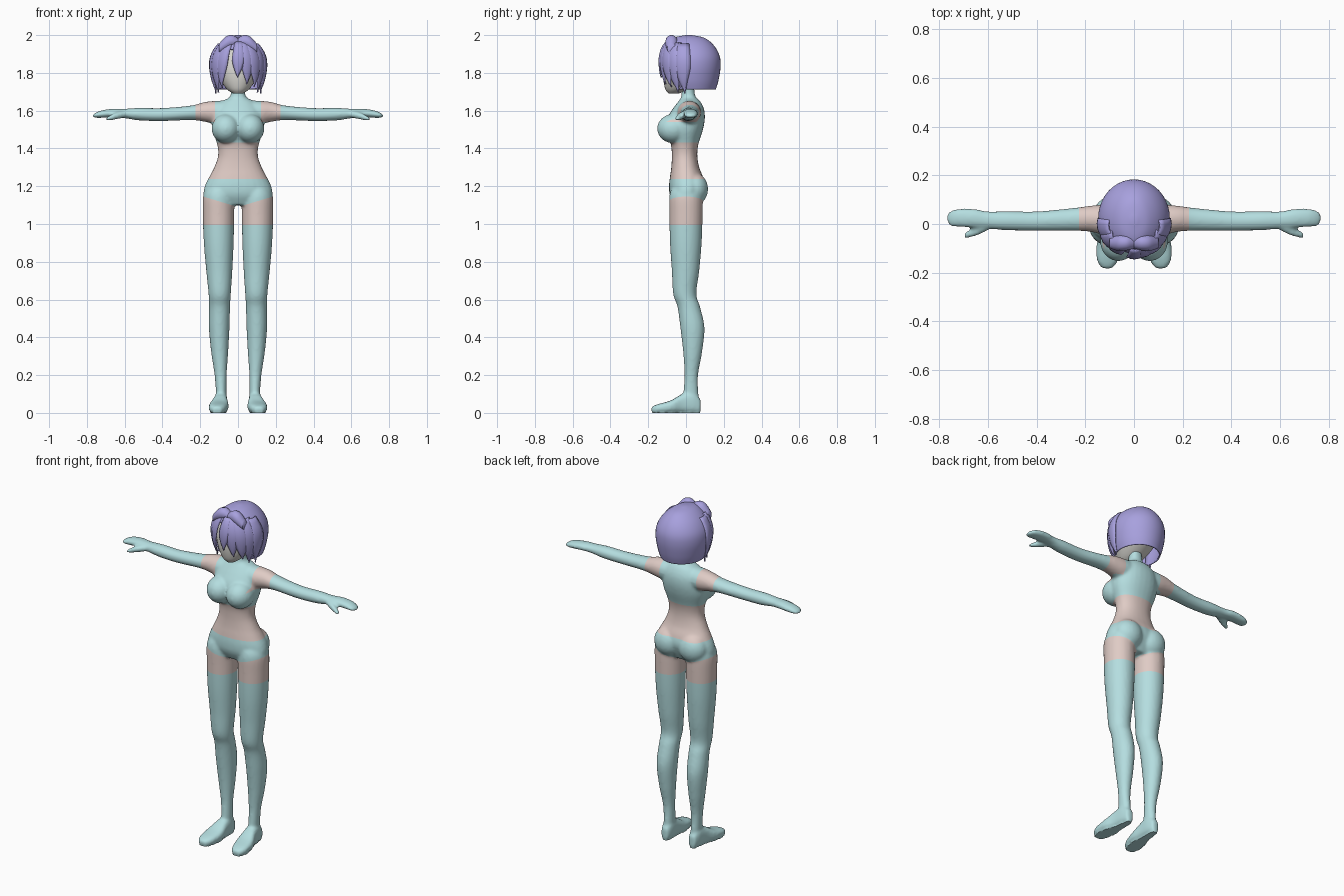
import bpy, bmesh, math
from mathutils import Vector

if "Cube" in bpy.data.objects:
    bpy.data.objects.remove(bpy.data.objects["Cube"])


def material(name, rgb):
    m = bpy.data.materials.new(name)
    m.diffuse_color = (*rgb, 1)
    m.use_nodes = True
    m.node_tree.nodes["Principled BSDF"].inputs["Base Color"].default_value = m.diffuse_color
    return m


TEAL = material("pale_teal", (0.46, 0.73, 0.745))
SKIN = material("warm_skin", (0.74, 0.60, 0.56))
HAIR = material("lavender", (0.39, 0.355, 0.73))
FACE = material("face_grey", (0.68, 0.67, 0.63))


def dense(rows, n=5):
    """Smoothly interpolate section rows."""
    out = []
    for i in range(len(rows) - 1):
        p = [rows[max(0, min(len(rows) - 1, i + k))] for k in (-1, 0, 1, 2)]
        for s in range(n):
            t = s / n
            out.append(tuple(
                0.5 * (2 * b + (c - a) * t + (2 * a - 5 * b + 4 * c - d) * t * t
                       + (3 * b - a - 3 * c + d) * t ** 3)
                for a, b, c, d in zip(*p)))
    return out + [rows[-1]]


def loft(bm, axis, rows, seg=28, power=2.0, caps=True, side=1):
    """Rows are (position on axis, a0, a1, b0, b1): a rounded box section."""
    rings = []
    for t, a0, a1, b0, b1 in dense(rows):
        ring = []
        for k in range(seg):
            w = 2 * math.pi * k / seg
            c, s = math.sin(w), -math.cos(w)
            c = math.copysign(abs(c) ** (2 / power), c)
            s = math.copysign(abs(s) ** (2 / power), s)
            a = (a0 + a1) / 2 + c * (a1 - a0) / 2
            b = (b0 + b1) / 2 + s * (b1 - b0) / 2
            x, y, z = {"x": (t, a, b), "y": (a, t, b), "z": (a, b, t)}[axis]
            ring.append(bm.verts.new((x * side, y, z)))
        rings.append(ring)
    for r, q in zip(rings, rings[1:]):
        for k in range(seg):
            j = (k + 1) % seg
            bm.faces.new((r[k], r[j], q[j], q[k]))
    if caps:
        bm.faces.new(rings[0])
        bm.faces.new(rings[-1])


def ball(bm, centre, radii):
    v = bmesh.ops.create_uvsphere(bm, u_segments=24, v_segments=16, radius=1)["verts"]
    for p in v:
        p.co = Vector(c + r * q for c, r, q in zip(centre, radii, p.co))


def finish(name, bm, mats):
    bmesh.ops.recalc_face_normals(bm, faces=bm.faces)
    me = bpy.data.meshes.new(name)
    bm.to_mesh(me)
    bm.free()
    for m in mats:
        me.materials.append(m)
    ob = bpy.data.objects.new(name, me)
    bpy.context.collection.objects.link(ob)
    smooth(ob)
    return ob


def smooth(ob):
    bpy.ops.object.select_all(action="DESELECT")
    ob.select_set(True)
    bpy.context.view_layer.objects.active = ob
    bpy.ops.object.shade_smooth_by_angle(angle=math.radians(50))


def mid(rows):
    """Turn (z, half width, front, back) into full rows."""
    return [(z, -w, w, f, b) for z, w, f, b in rows]


# Body volumes: torso and neck
body = bmesh.new()
loft(body, "z", mid([
    (1.10, .13, -.06, .06), (1.15, .180, -.085, .085), (1.20, .176, -.09, .10),
    (1.25, .152, -.085, .09), (1.30, .126, -.078, .07), (1.36, .106, -.075, .06),
    (1.42, .110, -.08, .065), (1.50, .135, -.105, .09), (1.56, .135, -.10, .10),
    (1.61, .12, -.07, .095), (1.65, .085, -.04, .075), (1.675, .042, -.025, .05),
    (1.74, .036, -.022, .042)]), power=2.2)

LEG = [(.05, .06, .12, -.02, .07), (.10, .061, .117, -.015, .066), (.20, .06, .124, -.008, .064),
       (.32, .052, .142, -.015, .085), (.45, .045, .154, -.03, .098), (.56, .042, .153, -.045, .075),
       (.63, .038, .156, -.068, .055), (.75, .03, .168, -.075, .07), (.90, .023, .181, -.085, .083),
       (1.05, .02, .186, -.088, .088), (1.15, .02, .184, -.088, .088), (1.2, .03, .16, -.07, .08)]
FOOT = [(-.183, .09, .13, 0, .032), (-.15, .066, .152, 0, .046), (-.08, .05, .153, 0, .066),
        (-.02, .055, .132, 0, .10), (.04, .058, .122, 0, .11), (.078, .07, .11, 0, .07)]
ARM = [(.04, -.05, .08, 1.53, 1.655), (.12, -.045, .08, 1.53, 1.652), (.18, -.032, .075, 1.542, 1.645),
       (.25, -.028, .066, 1.55, 1.627), (.40, -.028, .052, 1.545, 1.614), (.52, -.026, .053, 1.548, 1.615),
       (.60, -.02, .052, 1.56, 1.61), (.66, -.016, .063, 1.565, 1.61), (.72, -.012, .063, 1.562, 1.602),
       (.755, -.008, .054, 1.562, 1.588), (.768, .008, .042, 1.567, 1.578)]
THUMB = [(.59, -.02, .02, 1.565, 1.6), (.64, -.045, -.005, 1.555, 1.592),
         (.675, -.056, -.022, 1.548, 1.577), (.697, -.058, -.038, 1.545, 1.563)]
for s in (-1, 1):
    loft(body, "z", LEG, side=s)
    loft(body, "y", FOOT, power=2.8, side=s)
    loft(body, "x", ARM, side=s)
    loft(body, "x", THUMB, side=s)
    ball(body, (s * .064, -.068, 1.505), (.076, .085, .077))   # bust
    ball(body, (s * .08, .045, 1.185), (.085, .072, .085))     # seat

# Fuse the volumes into one skin
raw = finish("body_source", body, [TEAL, SKIN])
fuse = raw.modifiers.new("fuse", "REMESH")
fuse.mode, fuse.voxel_size = "VOXEL", 0.008
relax = raw.modifiers.new("relax", "SMOOTH")
relax.factor, relax.iterations = 0.5, 6
fused = bpy.data.meshes.new_from_object(raw.evaluated_get(bpy.context.evaluated_depsgraph_get()))
bpy.data.objects.remove(raw)
body = bmesh.new()
body.from_mesh(fused)

# Cut clean garment borders, then colour by region
CUTS = [((0, 0, z), (0, 0, 1)) for z in (.995, 1.237, 1.432)]
for s in (-1, 1):
    CUTS += [((s * .122, 0, 0), (1, 0, 0)), ((s * .226, 0, 0), (1, 0, 0)),
             ((0, 0, 1.09), (s * .3, 0, 1))]
CUTS.append(((0, 0, 1.54), (0, 0, 1)))
for co, no in CUTS:
    bmesh.ops.bisect_plane(body, geom=body.verts[:] + body.edges[:] + body.faces[:],
                           plane_co=co, plane_no=no, dist=1e-5)
for v in body.verts:
    if v.co.z < .008:
        v.co.z = 0
for f in body.faces:
    c = f.calc_center_median()
    x, z = abs(c.x), c.z
    thigh = .995 < z < 1.09 + .3 * x and z < 1.237
    waist = 1.237 < z < 1.432
    shoulder = z > 1.54 and .122 < x < .226
    f.material_index = int(thigh or waist or shoulder)
finish("body", body, [TEAL, SKIN])

# Head
head = bmesh.new()
loft(head, "z", mid([
    (1.69, .025, -.092, -.04), (1.715, .06, -.11, .02), (1.77, .1, -.12, .09),
    (1.83, .12, -.118, .13), (1.90, .112, -.10, .14), (1.95, .078, -.07, .1),
    (1.972, .03, 0, .05)]))
finish("head", head, [FACE])

# Bobbed hair shell with an open face and underside
CAP = mid([(1.712, .120, -.10, .158), (1.76, .136, -.122, .172), (1.83, .147, -.134, .183),
           (1.89, .140, -.132, .178), (1.945, .108, -.112, .148), (1.985, .06, -.07, .098),
           (2.0, .012, 0, .03)])
hair = bmesh.new()
loft(hair, "z", CAP, seg=40, caps=False)
top = sorted(hair.verts, key=lambda v: -v.co.z)[:40]
hair.faces.new(sorted(top, key=lambda v: math.atan2(v.co.y - .015, v.co.x)))
gone = [f for f in hair.faces if f.calc_center_median().y < -.04 and f.calc_center_median().z < 1.925]
bmesh.ops.delete(hair, geom=gone, context="FACES")
shell = finish("hair_shell", hair, [HAIR])
thick = shell.modifiers.new("thickness", "SOLIDIFY")
thick.thickness, thick.offset = .008, -1

CAP_FINE = dense(CAP)


def on_cap(ang, z, lift):
    """Point on the hair surface; angle 0 faces forward."""
    z = max(z, CAP_FINE[0][0])
    for p, q in zip(CAP_FINE, CAP_FINE[1:]):
        if p[0] <= z <= q[0]:
            t = (z - p[0]) / (q[0] - p[0])
            break
    _, _, w, f, b = (u + (v - u) * t for u, v in zip(p, q))
    return Vector((math.sin(ang) * (w + lift),
                   (f + b) / 2 - math.cos(ang) * ((b - f) / 2 + lift), 0))


# Pointed locks: (top angle, top z, tip angle, tip z, half width)
LOCKS = [(-.58, 1.965, -.72, 1.72, .27), (-.92, 1.96, -.98, 1.695, .27), (-1.3, 1.955, -1.3, 1.69, .27),
         (.06, 1.965, -.02, 1.775, .24), (.32, 1.965, .36, 1.74, .26), (.6, 1.965, .72, 1.725, .27),
         (.95, 1.96, 1.0, 1.695, .27), (1.3, 1.955, 1.3, 1.69, .27)]
locks = bmesh.new()
for i, (a0, z0, a1, z1, hw) in enumerate(LOCKS):
    grid = []
    for r in range(13):
        t = r / 12
        z = z0 + (z1 - z0) * t
        w = hw * (1 if t < .45 else max(.03, 1 - ((t - .45) / .55) ** 1.5))
        row = []
        for k in range(-2, 3):
            lift = .003 + .008 * (1 - (k / 2) ** 2) * (1 - .5 * t) + .002 * (i % 2)
            p = on_cap(a0 + (a1 - a0) * t + w * k / 2, z, lift)
            row.append(locks.verts.new((p.x, p.y, z)))
        grid.append(row)
    for r, q in zip(grid, grid[1:]):
        for k in range(4):
            locks.faces.new((r[k], q[k], q[k + 1], r[k + 1]))
fringe = finish("hair_locks", locks, [HAIR])
thick = fringe.modifiers.new("thickness", "SOLIDIFY")
thick.thickness, thick.offset = .006, -1

# Raised crest where the fringe parts
crest = bmesh.new()
for s in (-1, 1):
    loft(crest, "x", [(0, -.10, -.05, 1.94, 1.984), (.03, -.108, -.045, 1.935, 2.0),
                      (.065, -.11, -.045, 1.92, 1.992), (.10, -.10, -.055, 1.905, 1.955)],
         seg=12, side=s)
finish("hair_crest", crest, [HAIR])
